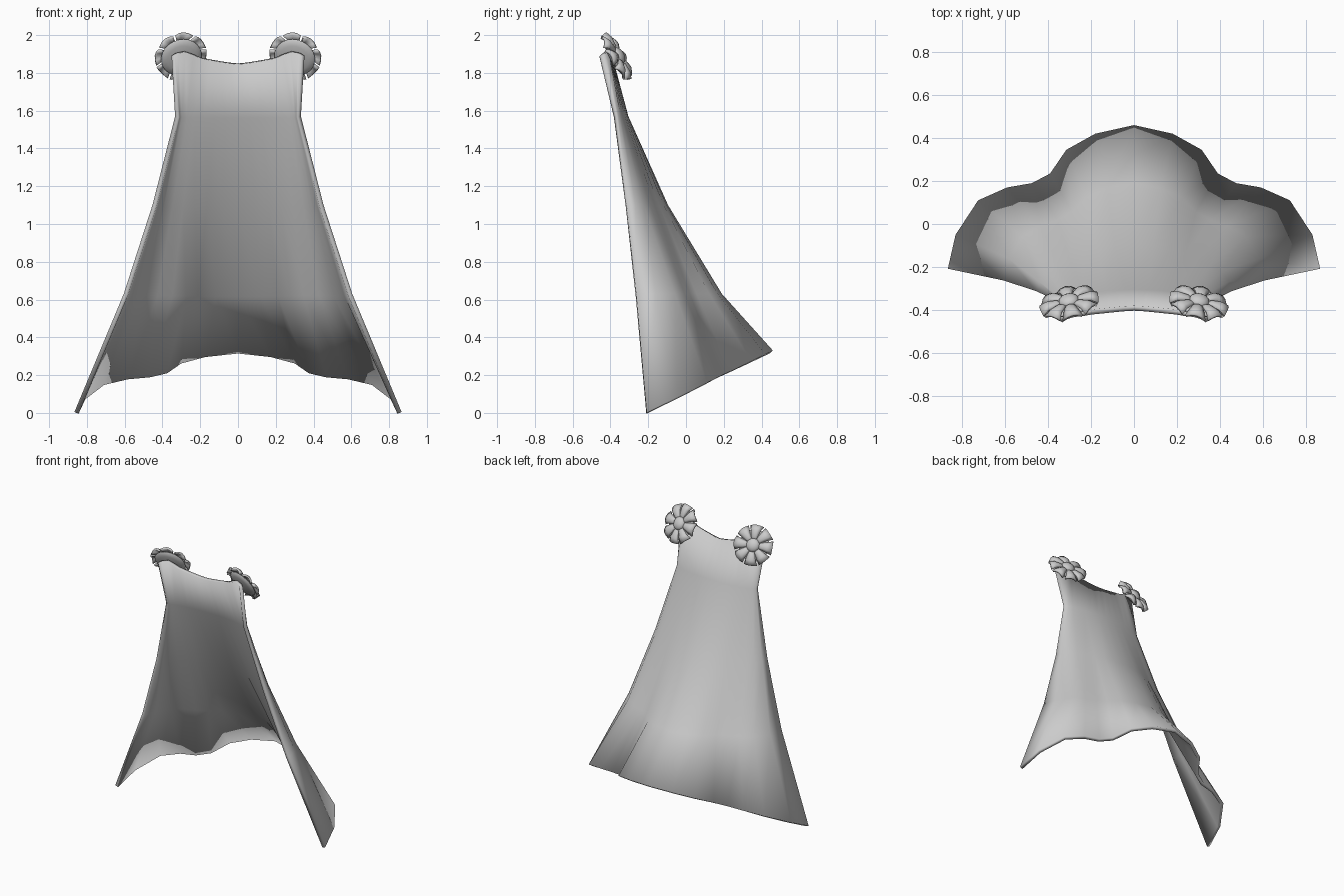
import bpy, bmesh, math
from mathutils import Vector

if "Cube" in bpy.data.objects:
    bpy.data.objects.remove(bpy.data.objects["Cube"])

# hem half outline (x, y), centre back to free front edge
HEM = [(0, .46), (.18, .42), (.315, .345), (.39, .235), (.475, .19),
       (.59, .17), (.725, .11), (.83, -.05), (.866, -.208)]
# rows: z, half width, y at free edge, y at centre back, ripple amount
ROWS = [(1.57, .333, -.37, -.305, 0), (1.1, .453, -.313, -.095, .3),
        (.63, .605, -.263, .19, .75)]
# neckline half outline
NECK = [(0, -.38, 1.85), (.05, -.383, 1.855), (.10, -.388, 1.863), (.15, -.393, 1.872),
        (.20, -.398, 1.882), (.24, -.405, 1.90), (.285, -.41, 1.915),
        (.33, -.425, 1.905), (.352, -.443, 1.89)]


def finish(name, bm, thickness=0, offset=0, angle=60):
    bmesh.ops.recalc_face_normals(bm, faces=bm.faces)
    # open cloth: make sure the outside faces backwards
    if offset and sum(f.normal.y for f in bm.faces) < 0:
        bmesh.ops.reverse_faces(bm, faces=bm.faces)
    me = bpy.data.meshes.new(name)
    bm.to_mesh(me)
    bm.free()
    ob = bpy.data.objects.new(name, me)
    bpy.context.collection.objects.link(ob)
    if thickness:
        mod = ob.modifiers.new("thickness", 'SOLIDIFY')
        mod.thickness, mod.offset = thickness, offset
    bpy.ops.object.select_all(action='DESELECT')
    bpy.context.view_layer.objects.active = ob
    ob.select_set(True)
    bpy.ops.object.shade_smooth_by_angle(angle=math.radians(angle))
    return ob


def grid_faces(bm, grid):
    for a, b in zip(grid, grid[1:]):
        for i in range(len(a) - 1):
            bm.faces.new((a[i], a[i + 1], b[i + 1], b[i]))


# cape cloth: neckline, three body rows, rippled hem
half_rows = [NECK]
n = len(HEM) - 1
for z, w, ye, yc, rip in ROWS:
    row = []
    for i, (hx, hy) in enumerate(HEM):
        t = i / n * math.pi / 2
        sx = math.sin(t) * (1 - rip) + hx / .866 * rip
        sy = math.cos(t) * (1 - rip) + (hy + .208) / .668 * rip
        row.append((w * sx, ye + (yc - ye) * sy, z))
    half_rows.append(row)
half_rows.append([(x, y, .005 + .325 * (y + .208) / .668) for x, y in HEM])

bm = bmesh.new()
grid = []
for row in half_rows:
    full = [(-x, y, z) for x, y, z in row[:0:-1]] + list(row)
    grid.append([bm.verts.new(p) for p in full])
grid_faces(bm, grid)
finish("cape_cloth", bm, .024, -1)


# shoulder rosettes: eight flared petals around a domed centre
def rosette(side):
    q = Vector((.2 * side, .83, .47)).to_track_quat('Z', 'Y')
    centre = Vector((.3 * side, -.372, 1.882))
    bm = bmesh.new()
    profile = [(.02, .0, .38), (.06, .016, .33), (.105, .012, .31), (.138, -.006, .33)]
    for k in range(8):
        mid = k * math.tau / 8
        petal = []
        for r, h, spread in profile:
            line = []
            for u in (-1, -.5, 0, .5, 1):
                a = mid + u * spread
                line.append(bm.verts.new((r * math.cos(a), r * math.sin(a),
                                          h + .02 * (1 - u * u) * r / .14)))
            petal.append(line)
        grid_faces(bm, petal)
    petals = finish("rosette_petals", bm, .014)
    bm = bmesh.new()
    bmesh.ops.create_uvsphere(bm, u_segments=16, v_segments=8, radius=.048)
    bmesh.ops.scale(bm, vec=(1, 1, .6), verts=bm.verts)
    bmesh.ops.translate(bm, vec=(0, 0, .018), verts=bm.verts)
    button = finish("rosette_centre", bm)
    # domed backing behind the petals
    bm = bmesh.new()
    bmesh.ops.create_uvsphere(bm, u_segments=24, v_segments=8, radius=.11)
    bmesh.ops.scale(bm, vec=(1, 1, .2), verts=bm.verts)
    backing = finish("rosette_backing", bm)
    for ob in (petals, button, backing):
        ob.rotation_mode = 'QUATERNION'
        ob.rotation_quaternion = q
        ob.location = centre


for s in (-1, 1):
    rosette(s)
